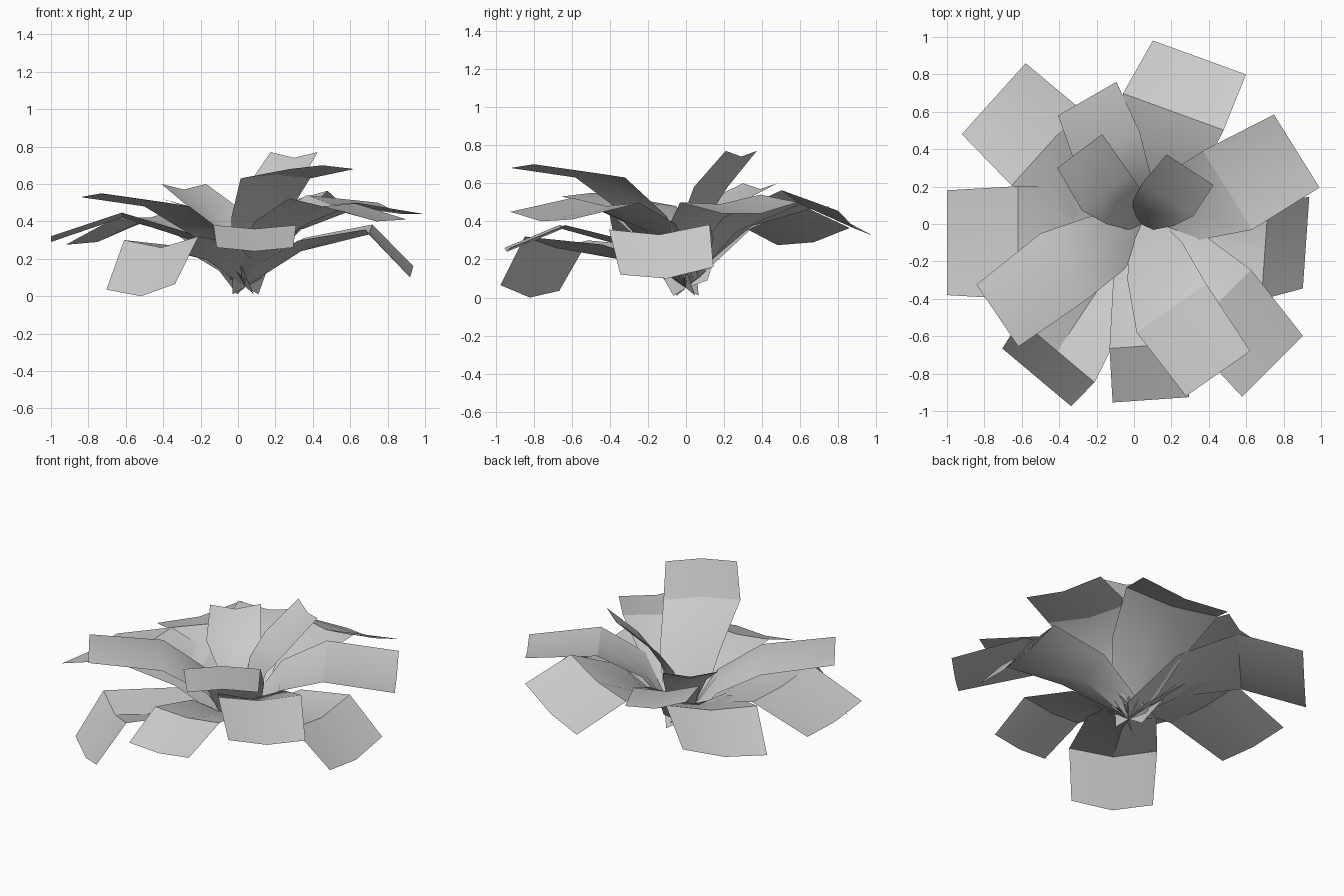
import bpy
import math
from mathutils import Vector

cube = bpy.data.objects.get("Cube")
if cube:
    bpy.data.objects.remove(cube, do_unlink=True)

# One plain grey for the whole plant
grey = bpy.data.materials.new("leaf grey")
grey.use_nodes = True
colour = (0.6, 0.6, 0.6, 1)
grey.diffuse_color = colour
grey.node_tree.nodes["Principled BSDF"].inputs["Base Color"].default_value = colour

ROOT = Vector((0.04, 0, 0.05))
WIDTHS = (0.4, 0.85, 1.08, 1)     # root, inner, bend, tip
FOLDS = (2, 1.6, 1, 1)


def leaf(name, facing, bend, tip, width, tilt=0, fold=0.03):
    """Folded strip from the root over a bend to the tip.
    tilt: height of the left edge over the right; fold: depth of the channel."""
    angle = math.radians(facing)
    side = Vector((-math.sin(angle), math.cos(angle), 0))
    bend, tip = Vector(bend), Vector(tip)
    inner = ROOT.lerp(bend, 0.45)
    inner.z = ROOT.z + (bend.z - ROOT.z) * 0.68

    verts = []
    for i, centre in enumerate((ROOT, inner, bend, tip)):
        for s in (-1, 0, 1):
            point = centre + side * (s * width * WIDTHS[i] / 2)
            point.z += abs(s) * fold * FOLDS[i]
            point.z += s * tilt / 2 * i / 3
            verts.append(point)
    faces = []
    for row in range(3):
        for col in range(2):
            a = row * 3 + col
            faces.append((a + 1, a, a + 3, a + 4))

    mesh = bpy.data.meshes.new(name)
    mesh.from_pydata(verts, [], faces)
    mesh.materials.append(grey)
    obj = bpy.data.objects.new(name, mesh)
    bpy.context.collection.objects.link(obj)
    bpy.ops.object.select_all(action="DESELECT")
    obj.select_set(True)
    bpy.context.view_layer.objects.active = obj
    bpy.ops.object.shade_smooth_by_angle(angle=math.radians(30))
    return obj


# Long outer leaves, around the rosette
leaf("right_outer_leaf", 180, (-.62, -.1, .42), (-1, -.1, .29), .56, tilt=.02, fold=.02)
leaf("back_right_outer_leaf", 138, (-.47, .41, .42), (-.75, .67, .29), .51, tilt=-.09)
leaf("back_right_middle_leaf", 120, (-.14, .4, .45), (-.25, .67, .47), .36, tilt=.04)
leaf("back_outer_leaf", 70, (.21, .6, .49), (.35, .89, .36), .53, tilt=-.13)
leaf("back_left_outer_leaf", 32, (.5, .18, .49), (.87, .39, .44), .46, tilt=.06)
leaf("left_drooping_leaf", -4, (.7, -.14, .33), (.92, -.1, .1), .49, tilt=.04, fold=.04)
leaf("front_left_outer_leaf", -45, (.45, -.42, .48), (.74, -.76, .4), .46, tilt=-.04)
leaf("front_outer_leaf", -86, (.09, -.65, .36), (.09, -.94, .24), .41, fold=.02)
leaf("front_right_drooping_leaf", 230, (-.41, -.68, .26), (-.52, -.82, 0), .48, tilt=.03, fold=.05)

# Raised leaves lying above the outer ring
leaf("front_left_raised_leaf", -55, (.2, -.45, .65), (.45, -.8, .7), .42, fold=-.02)
leaf("front_right_raised_leaf", 214, (-.38, -.23, .5), (-.73, -.49, .55), .4, fold=-.02)

# Short upright leaves at the heart
leaf("back_left_heart_leaf", 57, (.18, .13, .55), (.3, .29, .74), .3)
leaf("back_right_heart_leaf", 127, (-.15, .17, .46), (-.29, .39, .57), .3)
